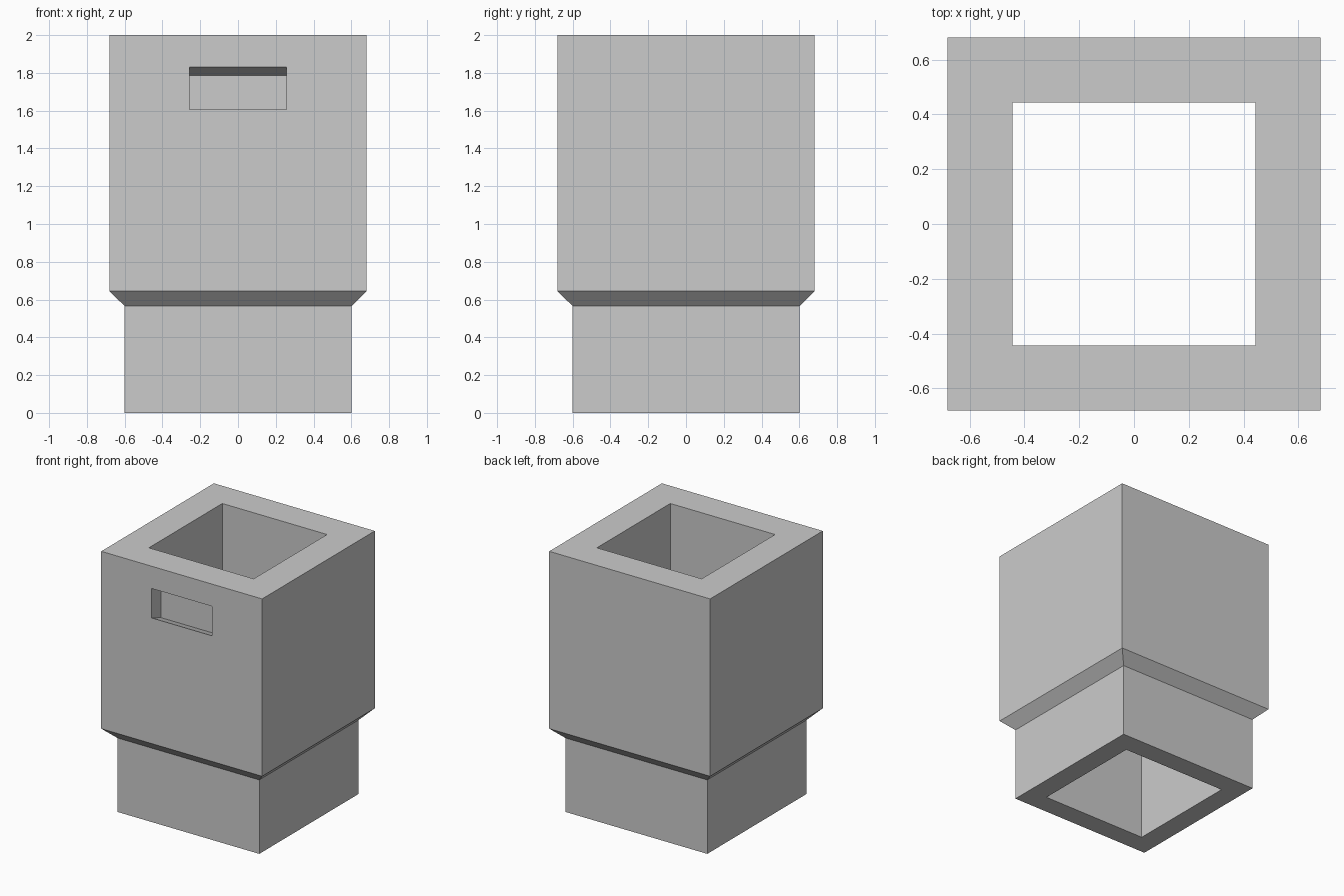
import bpy
import bmesh

default = bpy.data.objects.get("Cube")
if default:
    bpy.data.objects.remove(default, do_unlink=True)

grey = bpy.data.materials.new("plain_grey")
grey.use_nodes = True
colour = (0.6, 0.6, 0.6, 1)
grey.diffuse_color = colour
grey.node_tree.nodes["Principled BSDF"].inputs["Base Color"].default_value = colour


def add_object(name, bm):
    bmesh.ops.recalc_face_normals(bm, faces=bm.faces)
    mesh = bpy.data.meshes.new(name)
    bm.to_mesh(mesh)
    bm.free()
    mesh.materials.append(grey)
    obj = bpy.data.objects.new(name, mesh)
    bpy.context.collection.objects.link(obj)
    return obj


def square_ring(bm, half, z):
    return [bm.verts.new((sx * half, sy * half, z))
            for sx, sy in ((-1, -1), (1, -1), (1, 1), (-1, 1))]


# Hollow square sleeve: narrow plug, chamfered shoulder, wide body, straight bore
BORE = 0.443
profile = [(BORE, 0), (0.6, 0), (0.6, 0.565), (0.68, 0.645), (0.68, 2), (BORE, 2)]
bm = bmesh.new()
rings = [square_ring(bm, half, z) for half, z in profile]
for a, b in zip(rings, rings[1:] + rings[:1]):
    for i in range(4):
        j = (i + 1) % 4
        bm.faces.new((a[i], a[j], b[j], b[i]))
sleeve = add_object("square_sleeve", bm)

# Slot cutter: side profile (y, z) slanting down into the front wall
FRONT, DEPTH, DROP, OVER = -0.68, 0.12, 0.045, 0.06
slope = DROP / DEPTH
bm = bmesh.new()
side = [bm.verts.new((-0.257, FRONT + d, z - slope * d))
        for d, z in ((-OVER, 1.605), (DEPTH, 1.605), (DEPTH, 1.83), (-OVER, 1.83))]
face = bm.faces.new(side)
extruded = bmesh.ops.extrude_face_region(bm, geom=[face])["geom"]
bmesh.ops.translate(bm, vec=(0.514, 0, 0),
                    verts=[v for v in extruded if isinstance(v, bmesh.types.BMVert)])
cutter = add_object("slot_cutter", bm)
cutter.hide_render = True
cutter.hide_set(True)

# Blind finger slot in the front wall
cut = sleeve.modifiers.new("front_slot", "BOOLEAN")
cut.operation = "DIFFERENCE"
cut.solver = "EXACT"
cut.object = cutter

# Bake the cut and drop the helper
bpy.context.view_layer.update()
evaluated = sleeve.evaluated_get(bpy.context.evaluated_depsgraph_get())
cut_mesh = bpy.data.meshes.new_from_object(evaluated)
sleeve.modifiers.clear()
sleeve.data = cut_mesh
bpy.data.objects.remove(cutter, do_unlink=True)
